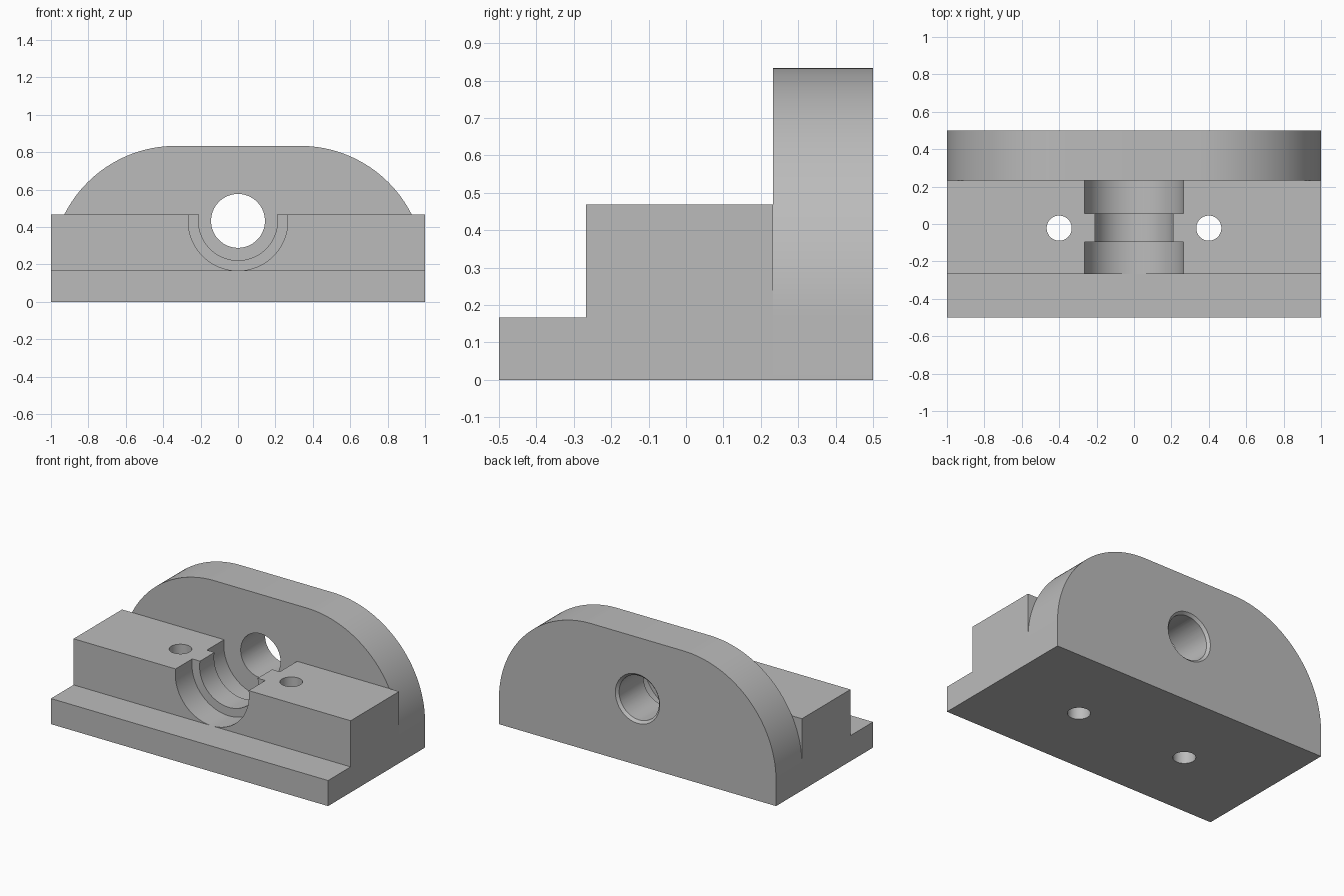
import bpy, bmesh
from math import cos, sin, pi, radians
from mathutils import Matrix

cube = bpy.data.objects.get("Cube")
if cube:
    bpy.data.objects.remove(cube, do_unlink=True)

GREY = (0.5, 0.5, 0.5, 1)
grey = bpy.data.materials.new("plain grey")
grey.use_nodes = True
grey.diffuse_color = GREY
grey.node_tree.nodes["Principled BSDF"].inputs["Base Color"].default_value = GREY

BORE_Z = 0.433        # axis of the bore and the groove
PLATE_FRONT, BACK = 0.233, 0.5


def add_object(name, bm):
    bmesh.ops.recalc_face_normals(bm, faces=bm.faces)
    mesh = bpy.data.meshes.new(name)
    bm.to_mesh(mesh)
    bm.free()
    mesh.materials.append(grey)
    obj = bpy.data.objects.new(name, mesh)
    bpy.context.collection.objects.link(obj)
    return obj


def extrude_profile(name, points, vector):
    bm = bmesh.new()
    face = bm.faces.new([bm.verts.new(p) for p in points])
    new = bmesh.ops.extrude_face_region(bm, geom=[face])["geom"]
    verts = [v for v in new if isinstance(v, bmesh.types.BMVert)]
    bmesh.ops.translate(bm, verts=verts, vec=vector)
    return add_object(name, bm)


def cylinder(name, r1, r2, start, end, axis, x=0, y=0):
    """Cutter along y (at bore height) or along z (at x, y)."""
    bm = bmesh.new()
    bmesh.ops.create_cone(bm, cap_ends=True, segments=96,
                          radius1=r1, radius2=r2, depth=end - start)
    mid = (start + end) / 2
    if axis == "y":
        place = Matrix.Translation((x, mid, BORE_Z)) @ Matrix.Rotation(-pi / 2, 4, "X")
    else:
        place = Matrix.Translation((x, y, mid))
    bm.transform(place)
    return add_object(name, bm)


def cut(obj, cutters):
    bpy.context.view_layer.objects.active = obj
    for c in cutters:
        c.hide_render = True
        mod = obj.modifiers.new(c.name, "BOOLEAN")
        mod.operation, mod.solver, mod.object = "DIFFERENCE", "EXACT", c
        bpy.ops.object.modifier_apply(modifier=mod.name)
        bpy.data.objects.remove(c, do_unlink=True)


# Stepped base block
step = [(-0.5, 0), (PLATE_FRONT, 0), (PLATE_FRONT, 0.468),
        (-0.267, 0.468), (-0.267, 0.167), (-0.5, 0.167)]
base = extrude_profile("stepped_base", [(-1, y, z) for y, z in step], (2, 0, 0))

# Stepped half-round groove and the two bolt holes
cut(base, [
    cylinder("narrow_groove", 0.211, 0.211, -0.3, 0.3, "y"),
    cylinder("front_groove", 0.266, 0.266, -0.28, -0.095, "y"),
    cylinder("rear_groove", 0.266, 0.266, 0.055, 0.3, "y"),
    cylinder("left_bolt_hole", 0.067, 0.067, -0.1, 0.6, "z", 0.4, -0.022),
    cylinder("right_bolt_hole", 0.067, 0.067, -0.1, 0.6, "z", -0.4, -0.022),
])

# Upright back plate with large rounded shoulders
R, N = 0.667, 40
arc = [(0.333 + R * cos(pi / 2 * i / N), 0.167 + R * sin(pi / 2 * i / N))
       for i in range(N + 1)]
outline = [(1, 0)] + arc + [(-x, z) for x, z in reversed(arc)] + [(-1, 0)]
plate = extrude_profile("back_plate", [(x, PLATE_FRONT, z) for x, z in outline],
                        (0, BACK - PLATE_FRONT, 0))

# Bore with a small chamfer on the back
cut(plate, [
    cylinder("bore", 0.144, 0.144, 0.1, 0.6, "y"),
    cylinder("bore_chamfer", 0.134, 0.17, 0.474, 0.51, "y"),
])

for obj in (base, plate):
    bpy.ops.object.select_all(action="DESELECT")
    obj.select_set(True)
    bpy.context.view_layer.objects.active = obj
    bpy.ops.object.shade_smooth_by_angle(angle=radians(25))
